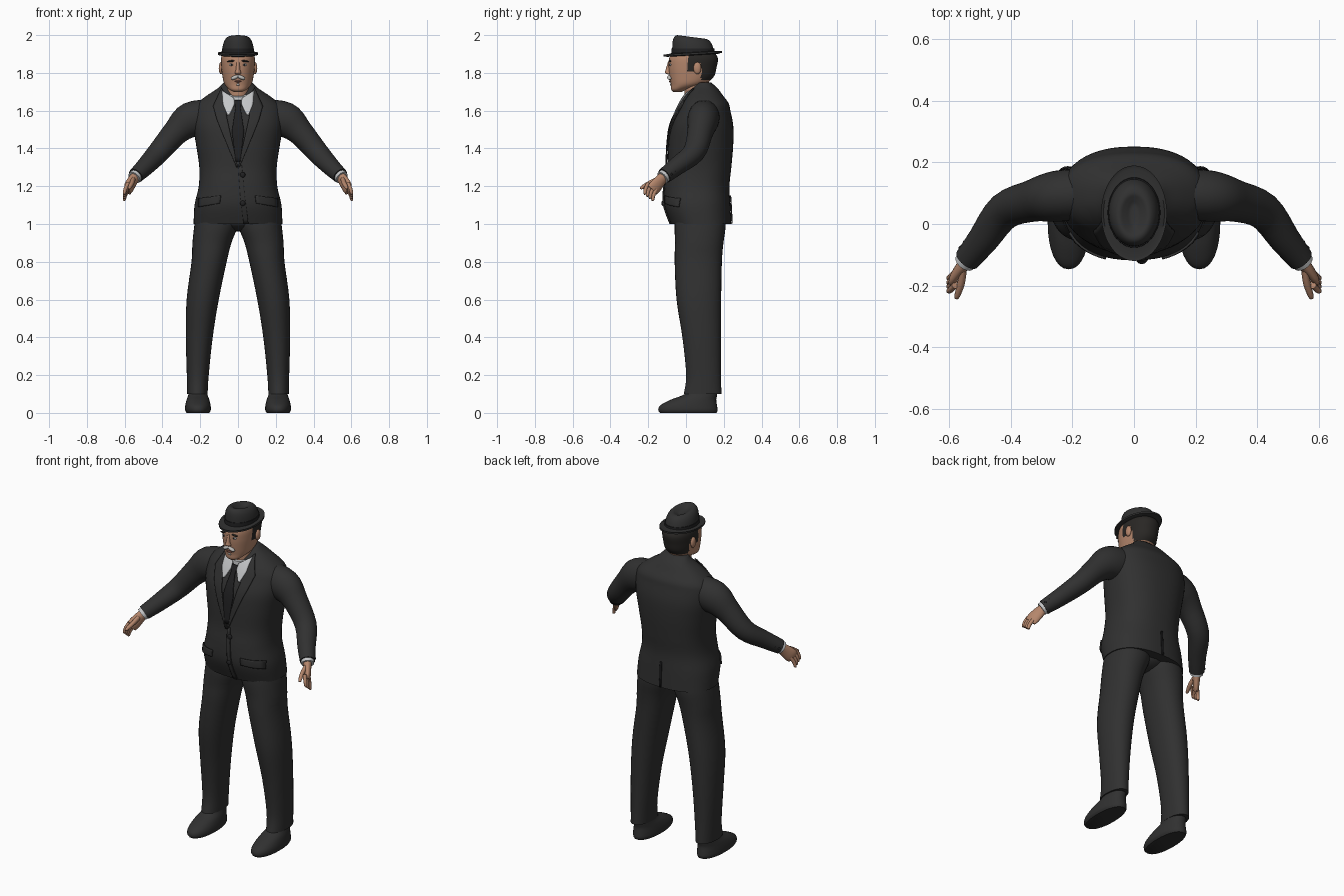
import bpy, bmesh, math
from mathutils import Vector, Matrix
from mathutils.bvhtree import BVHTree

if "Cube" in bpy.data.objects:
    bpy.data.objects.remove(bpy.data.objects["Cube"])


def material(name, r, g, b):
    m = bpy.data.materials.new(name)
    m.use_nodes = True
    m.diffuse_color = (r, g, b, 1)
    bsdf = m.node_tree.nodes["Principled BSDF"]
    bsdf.inputs["Base Color"].default_value = (r, g, b, 1)
    bsdf.inputs["Roughness"].default_value = 0.8
    return m


SUIT = material("charcoal cloth", 0.030, 0.030, 0.030)
DARK = material("black trim", 0.015, 0.015, 0.016)
SKIN = material("skin", 0.46, 0.24, 0.15)
SHIRT = material("shirt grey", 0.55, 0.56, 0.57)
HAIR = material("dark hair", 0.022, 0.020, 0.018)
WHISKER = material("grey whiskers", 0.50, 0.49, 0.47)
LIP = material("lip brown", 0.26, 0.10, 0.07)


def finish(name, bm, mats, mirror=False, rule=None):
    """Turn a bmesh into a smooth object, keeping steep edges sharp."""
    bmesh.ops.recalc_face_normals(bm, faces=bm.faces)
    for f in bm.faces:
        f.smooth = True
        if rule:
            f.material_index = rule(f.calc_center_median())
    for e in bm.edges:
        e.smooth = e.calc_face_angle(0) < math.radians(50)
    me = bpy.data.meshes.new(name)
    bm.to_mesh(me)
    bm.free()
    for m in mats:
        me.materials.append(m)
    ob = bpy.data.objects.new(name, me)
    bpy.context.collection.objects.link(ob)
    if mirror:
        ob.modifiers.new("Mirror", "MIRROR")
    return ob


def spline(keys, steps):
    """Catmull-Rom samples through the key tuples."""
    out = []
    for i in range(len(keys) - 1):
        p0, p1, p2, p3 = (keys[min(max(i + k, 0), len(keys) - 1)] for k in (-1, 0, 1, 2))
        for s in range(steps):
            t = s / steps
            out.append([b + 0.5 * t * (c - a + t * (2 * a - 5 * b + 4 * c - d + t * (3 * (b - c) + d - a)))
                        for a, b, c, d in zip(p0, p1, p2, p3)])
    return out + [list(keys[-1])]


def loft(name, keys, mats, p=2.0, n=32, steps=4, shear=0, along=False, mirror=False, rule=None):
    """Skin super-ellipse rings (x, y, z, half width, half depth)."""
    rows, bm, rings = spline(keys, steps), bmesh.new(), []
    for i, (x, y, z, a, b) in enumerate(rows):
        u, v = Vector((1, 0, 0)), Vector((0, 1, shear))
        if along:
            t = Vector(rows[min(i + 1, len(rows) - 1)][:3]) - Vector(rows[max(i - 1, 0)][:3])
            t.normalize()
            u = t.cross(Vector((0, 0, 1))).normalized()
            v = u.cross(t)
        ring = []
        for k in range(n):
            c, s = math.cos(math.tau * k / n), math.sin(math.tau * k / n)
            c = math.copysign(abs(c) ** (2 / p), c)
            s = math.copysign(abs(s) ** (2 / p), s)
            ring.append(bm.verts.new(Vector((x, y, z)) + u * a * c + v * b * s))
        rings.append(ring)
    for r, q in zip(rings, rings[1:]):
        for k in range(n):
            bm.faces.new((r[k], r[(k + 1) % n], q[(k + 1) % n], q[k]))
    bm.faces.new(rings[0])
    bm.faces.new(rings[-1])
    return finish(name, bm, mats, mirror, rule)


def ball(name, loc, size, mat, mirror=False, turn=0):
    bm = bmesh.new()
    m = Matrix.Translation(loc) @ Matrix.Rotation(turn, 4, "Y") @ Matrix.Diagonal((*size, 1))
    bmesh.ops.create_uvsphere(bm, u_segments=16, v_segments=10, radius=1, matrix=m)
    return finish(name, bm, [mat], mirror)


def patch(name, edge_a, edge_b, mat, tree, mirror=False, lift=0.004, side=-1, rows=6, cols=6):
    """Thin cloth plate between two (x, z) edges, laid on a surface."""
    def dense(e):
        return [Vector(e[i]).lerp(Vector(e[i + 1]), s / rows)
                for i in range(len(e) - 1) for s in range(rows)] + [Vector(e[-1])]
    bm, grid = bmesh.new(), []
    for a, b in zip(dense(edge_a), dense(edge_b)):
        line = []
        for k in range(cols + 1):
            q = a.lerp(b, k / cols)
            start = Vector((q.x, side, q.y))
            hit, nor = tree.ray_cast(start, Vector((0, -side, 0)))[:2]
            if hit is None:
                hit, nor = tree.find_nearest(Vector((q.x, 0, q.y)))[:2]
            line.append(bm.verts.new(hit + nor * lift))
        grid.append(line)
    for r, q in zip(grid, grid[1:]):
        for k in range(cols):
            bm.faces.new((r[k], r[k + 1], q[k + 1], q[k]))
    ob = finish(name, bm, [mat], mirror)
    sol = ob.modifiers.new("Solidify", "SOLIDIFY")
    sol.thickness, sol.offset = 0.007, 0
    return ob


# Jacket body and sleeves
jacket = loft("jacket_body", [
    (0, .08, 1.0, .235, .16), (0, .06, 1.1, .23, .175), (0, .058, 1.2, .208, .172),
    (0, .07, 1.3, .205, .17), (0, .078, 1.42, .222, .172), (0, .085, 1.52, .238, .165),
    (0, .095, 1.6, .235, .14), (0, .1, 1.64, .215, .125), (0, .098, 1.68, .165, .098),
    (0, .098, 1.72, .105, .068), (0, .095, 1.75, .075, .036)], [SUIT], p=2.35, n=48, steps=5)
tree = BVHTree.FromPolygons([v.co for v in jacket.data.vertices],
                            [list(f.vertices) for f in jacket.data.polygons])
loft("sleeve", [
    (.13, .10, 1.575, .08, .085), (.25, .09, 1.55, .083, .095), (.33, .075, 1.485, .068, .07),
    (.42, .042, 1.38, .06, .058), (.49, -.05, 1.305, .05, .048), (.542, -.115, 1.255, .042, .041)],
    [SUIT], along=True, mirror=True)
loft("shirt_cuff", [(.53, -.10, 1.267, .036, .036), (.55, -.125, 1.245, .035, .036)],
     [SHIRT], along=True, mirror=True, n=20)

# Jacket trim
patch("lapel", [(.085, 1.715), (.13, 1.62), (.11, 1.55), (.008, 1.30)],
      [(.07, 1.69), (.06, 1.57), (.04, 1.48), (0, 1.30)], SUIT, tree, True, lift=0.006)
patch("front_edge", [(0, 1.31), (.012, 1.15), (.03, 1.002)],
      [(.02, 1.31), (.035, 1.15), (.055, 1.002)], SUIT, tree)
patch("pocket_flap", [(.09, 1.15), (.095, 1.11)], [(.205, 1.135), (.205, 1.09)], SUIT, tree, True)
patch("back_vent", [(-.004, 1.15), (-.004, 1.002)], [(.006, 1.15), (.006, 1.002)], DARK, tree, side=1)
patch("necktie", [(-.02, 1.65), (-.013, 1.61), (-.032, 1.49), (-.012, 1.33)],
      [(.02, 1.65), (.013, 1.61), (.032, 1.49), (.012, 1.33)], DARK, tree, lift=0.007)
patch("shirt_collar_flap", [(.082, 1.70), (.078, 1.63), (.055, 1.572)],
      [(.02, 1.66), (.018, 1.63), (.045, 1.575)], SHIRT, tree, True, lift=0.009)
for z in (1.26, 1.11):
    ball("jacket_button", (.025, -.122 if z < 1.2 else -.112, z), (.014, .008, .014), DARK)
for i in range(3):
    ball("sleeve_button", (.562 - i * .014, -.078 + i * .018, 1.263 + i * .016), (.008, .008, .008), DARK, True)

# Trousers and shoes
loft("trouser_leg", [
    (.11, .075, 1.1, .10, .12), (.115, .075, 1.0, .115, .135), (.138, .07, .9, .103, .128),
    (.153, .065, .8, .093, .125), (.187, .068, .6, .085, .118), (.205, .083, .4, .071, .102),
    (.213, .093, .2, .058, .092), (.215, .088, .1, .054, .1)], [SUIT], p=2.15, mirror=True)
ball("trouser_seat", (0, .075, 1.02), (.12, .12, .06), SUIT)
loft("shoe", [
    (.212, .012, 0, .06, .15), (.212, .01, .015, .068, .157), (.212, .014, .04, .067, .15),
    (.212, .04, .07, .06, .12), (.212, .08, .1, .05, .085), (.212, .09, .14, .045, .07)],
    [SUIT], p=2.2, mirror=True)

# Hands
loft("palm", [(.54, -.115, 1.255, .026, .026), (.56, -.14, 1.225, .02, .034),
              (.578, -.165, 1.195, .017, .038), (.586, -.178, 1.178, .012, .034)],
     [SKIN], along=True, mirror=True, n=16)
for i in range(4):
    y, z = -.158 - .014 * i, 1.168 + .011 * i
    loft("finger", [(.582, y, z + .015, .010, .011), (.596, y - .014, z - .015, .010, .010),
                    (.602, y - .018, z - .04, .008, .008), (.602, y - .018, z - .046, .003, .003)],
         [SKIN], along=True, mirror=True, n=10)
loft("thumb", [(.555, -.15, 1.235, .012, .016), (.562, -.195, 1.215, .012, .013),
               (.575, -.235, 1.192, .009, .009), (.577, -.242, 1.187, .003, .003)],
     [SKIN], along=True, mirror=True, n=10)


# Head, with hair on the back and temples
def hairline(c):
    back = c.y > .08 and c.z > 1.762
    temple = c.y > .012 and c.z > 1.855
    sideburn = .012 < c.y < .045 and c.z > 1.81
    return 1 if back or temple or sideburn else 0


loft("neck", [(0, .06, 1.58, .06, .066), (0, .055, 1.78, .06, .066)], [SKIN])
loft("collar_band", [(0, .055, 1.66, .07, .077), (0, .055, 1.708, .066, .072)], [SHIRT], shear=.5)
loft("head", [
    (0, -.045, 1.698, .02, .02), (0, -.035, 1.712, .045, .043), (0, .01, 1.74, .071, .09),
    (0, .03, 1.78, .082, .117), (0, .035, 1.83, .088, .127), (0, .04, 1.88, .089, .128),
    (0, .04, 1.92, .075, .1)], [SKIN, HAIR], p=2.15, n=64, steps=7, rule=hairline)
ball("ear", (.09, .06, 1.825), (.012, .021, .032), SKIN, True)
loft("nose", [(0, -.085, 1.792, .012, .012), (0, -.092, 1.80, .017, .019),
              (0, -.091, 1.815, .012, .017), (0, -.085, 1.86, .008, .010)], [SKIN], n=16)
ball("eye_white", (.034, -.082, 1.843), (.013, .007, .006), SHIRT, True)
ball("eye_pupil", (.034, -.088, 1.843), (.005, .003, .005), DARK, True)
ball("eyebrow", (.036, -.085, 1.862), (.022, .007, .005), HAIR, True, turn=.1)
ball("moustache", (.017, -.087, 1.776), (.023, .013, .010), WHISKER, True, turn=.4)
ball("lower_lip", (0, -.083, 1.755), (.018, .008, .005), LIP)
ball("chin_tuft", (0, -.077, 1.738), (.010, .008, .006), WHISKER)

# Hat: brim, band and creased crown
loft("hat_brim", [
    (0, .035, 1.912, .08, .11), (0, .035, 1.903, .099, .144), (0, .035, 1.907, .107, .155),
    (0, .035, 1.897, .107, .155), (0, .035, 1.893, .095, .135)], [SUIT], n=48, steps=1, shear=.06)
loft("hat_band", [(0, .038, 1.9, .086, .115), (0, .037, 1.928, .085, .113)], [DARK], n=48)
loft("hat_crown", [
    (0, .04, 1.9, .084, .113), (0, .037, 1.94, .081, .109), (0, .034, 1.968, .073, .101),
    (0, .032, 1.985, .06, .088), (0, .03, 1.99, .046, .07), (0, .03, 1.982, .03, .052),
    (0, .03, 1.973, .015, .034), (0, .03, 1.971, .004, .012)], [SUIT], n=48, shear=-.13)
